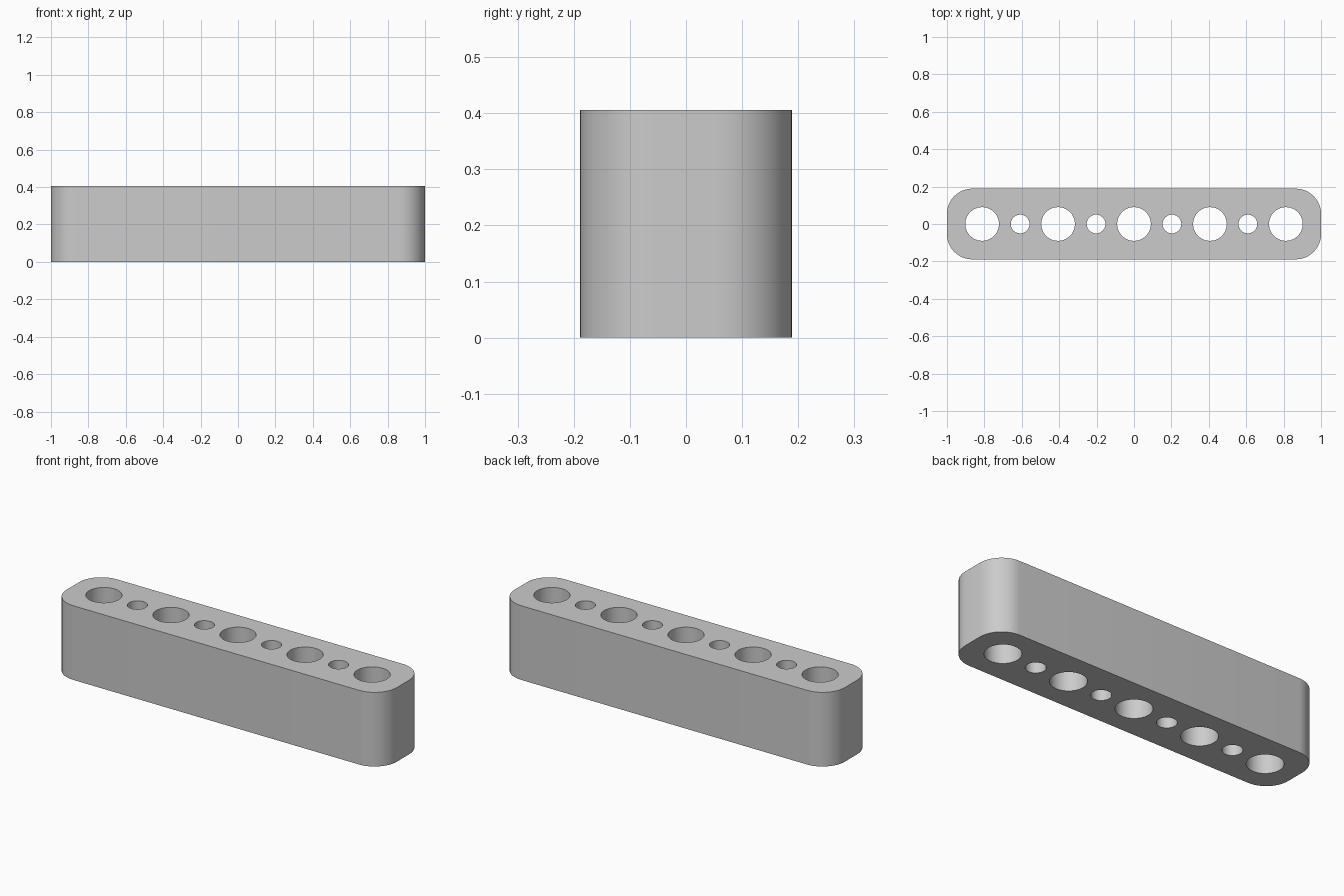
import bpy
import bmesh
from math import cos, sin, pi, radians

cube = bpy.data.objects.get("Cube")
if cube:
    bpy.data.objects.remove(cube, do_unlink=True)

HALF_LENGTH, HALF_WIDTH, HEIGHT = 1.0, 0.189, 0.406
CORNER_RADIUS = 0.135
HOLE_SPACING = 0.203
LARGE_HOLE, SMALL_HOLE = 0.09, 0.05

grey = bpy.data.materials.new("plain grey")
grey.use_nodes = True
colour = (0.6, 0.6, 0.6, 1)
grey.diffuse_color = colour
grey.node_tree.nodes["Principled BSDF"].inputs["Base Color"].default_value = colour


def arc(cx, cy, radius, start, sweep, steps):
    """Points along an arc, both ends included."""
    angles = [start + sweep * i / steps for i in range(steps + 1)]
    return [(cx + radius * cos(a), cy + radius * sin(a)) for a in angles]


def add_loop(bm, points):
    """Closed loop of edges on the ground plane."""
    verts = [bm.verts.new((x, y, 0)) for x, y in points]
    for a, b in zip(verts, verts[1:] + verts[:1]):
        bm.edges.new((a, b))


bm = bmesh.new()

# Rounded rectangular outline
outline = []
for i, (sx, sy) in enumerate([(1, 1), (-1, 1), (-1, -1), (1, -1)]):
    outline += arc(sx * (HALF_LENGTH - CORNER_RADIUS), sy * (HALF_WIDTH - CORNER_RADIUS),
                   CORNER_RADIUS, i * pi / 2, pi / 2, 12)
add_loop(bm, outline)

# Row of alternating large and small through holes
for i in range(-4, 5):
    radius = LARGE_HOLE if i % 2 == 0 else SMALL_HOLE
    add_loop(bm, arc(i * HOLE_SPACING, 0, radius, 0, 2 * pi, 48)[:-1])

# Fill between the loops, then raise to full height
bmesh.ops.triangle_fill(bm, use_beauty=True, use_dissolve=False,
                        edges=bm.edges[:], normal=(0, 0, 1))
raised = bmesh.ops.extrude_face_region(bm, geom=bm.faces[:], use_keep_orig=True)
top_verts = [g for g in raised["geom"] if isinstance(g, bmesh.types.BMVert)]
bmesh.ops.translate(bm, verts=top_verts, vec=(0, 0, HEIGHT))
bmesh.ops.recalc_face_normals(bm, faces=bm.faces[:])

mesh = bpy.data.meshes.new("drilled_bar")
bm.to_mesh(mesh)
bm.free()
mesh.materials.append(grey)
bar = bpy.data.objects.new("drilled_bar", mesh)
bpy.context.collection.objects.link(bar)

# Smooth walls with crisp rims
bpy.ops.object.select_all(action="DESELECT")
bar.select_set(True)
bpy.context.view_layer.objects.active = bar
bpy.ops.object.shade_smooth_by_angle(angle=radians(30))
